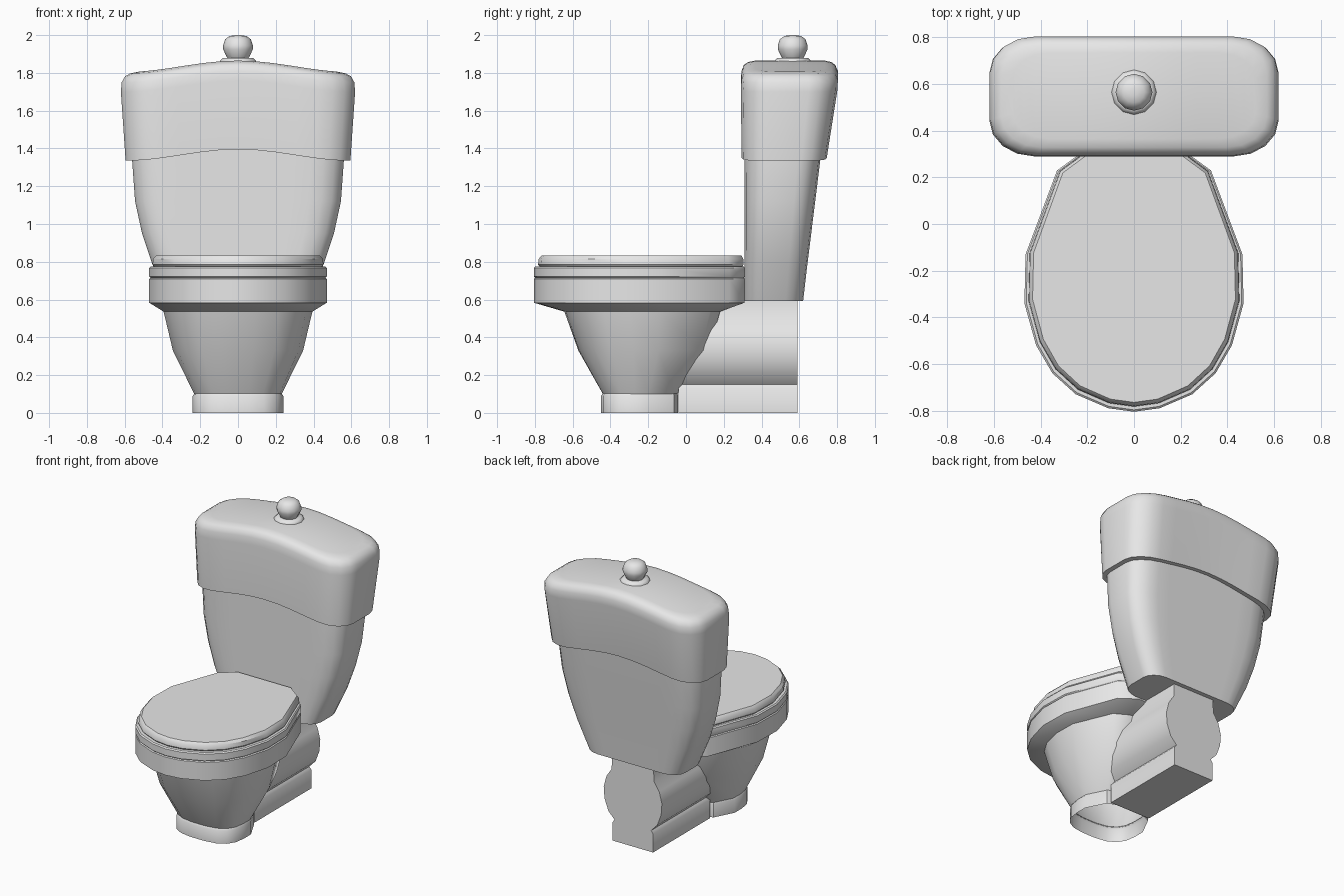
import bpy, bmesh, math

cube = bpy.data.objects.get("Cube")
if cube:
    bpy.data.objects.remove(cube, do_unlink=True)

# One plain ceramic colour
ceramic = bpy.data.materials.new("light_grey_ceramic")
ceramic.use_nodes = True
ceramic.diffuse_color = (0.8, 0.8, 0.8, 1)
ceramic.node_tree.nodes["Principled BSDF"].inputs["Base Color"].default_value = (0.8, 0.8, 0.8, 1)


def loft(name, rings, bottom=True, top=True, strips=False, angle=38):
    """Skin closed rings of equal length, with flat or strip caps."""
    bm = bmesh.new()
    loops = [[bm.verts.new(p) for p in ring] for ring in rings]
    n = len(loops[0])
    for a, b in zip(loops, loops[1:]):
        for i in range(n):
            j = (i + 1) % n
            bm.faces.new((a[i], a[j], b[j], b[i]))
    for wanted, loop in ((bottom, loops[0]), (top, loops[-1])):
        if not wanted:
            continue
        if strips:
            for i in range(n // 2 - 1):
                bm.faces.new((loop[i], loop[i + 1], loop[n - 2 - i], loop[n - 1 - i]))
        else:
            bm.faces.new(loop)
    bmesh.ops.recalc_face_normals(bm, faces=bm.faces)
    mesh = bpy.data.meshes.new(name)
    bm.to_mesh(mesh)
    bm.free()
    mesh.materials.append(ceramic)
    obj = bpy.data.objects.new(name, mesh)
    bpy.context.collection.objects.link(obj)
    bpy.ops.object.select_all(action="DESELECT")
    obj.select_set(True)
    bpy.context.view_layer.objects.active = obj
    bpy.ops.object.shade_smooth_by_angle(angle=math.radians(angle))
    return obj


# Egg-shaped outline of the seat: one side, then mirrored
HALF_W, FRONT, BACK = 0.47, -0.805, 0.31
side = [(0.22, 0.31), (0.33, 0.23), (0.465, -0.13), (0.47, -0.34), (0.42, -0.52),
        (0.35, -0.64), (0.25, -0.73), (0.11, -0.79)]
outline = side + [(0, FRONT)] + [(-x, y) for x, y in reversed(side)]


def egg(z, half_w=HALF_W, front=FRONT, back=BACK, rounding=0.0):
    """Seat outline fitted to a size, blended towards a rounded square."""
    ring = []
    for x, y in outline:
        u = x / HALF_W
        v = 2 * (y - FRONT) / (BACK - FRONT) - 1
        r = (abs(u) ** 3 + abs(v) ** 3) ** (1 / 3)
        k = 1 - rounding + rounding / r
        u, v = u * k, max(-1, min(1, v * k))
        ring.append((half_w * u, front + (v + 1) / 2 * (back - front), z))
    return ring


def slab(z, half_w, front, back, wave=0.0):
    """Rounded rectangle whose height swells along the middle."""
    rx, ry = 0.31 * half_w, 0.3 * (back - front)
    cols = []
    for k in range(5):
        a = math.radians(22.5 * k)
        cols.append((half_w - rx + rx * math.cos(a), ry * (1 - math.sin(a))))
    cols += [((half_w - rx) * t, 0) for t in (0.75, 0.5, 0.25, 0)]
    cols += [(-x, d) for x, d in reversed(cols[:-1])]

    def height(x):
        return z + wave * (0.5 + 0.5 * math.cos(math.pi * min(1, abs(x) / 0.6)))
    near = [(x, front + d, height(x)) for x, d in cols]
    far = [(x, back - d, height(x)) for x, d in reversed(cols)]
    return near + far


# Foot and bowl
loft("foot", [egg(0, 0.24, -0.45, -0.035, 1), egg(0.09, 0.24, -0.45, -0.035, 1),
              egg(0.105, 0.23, -0.44, -0.04, 1)], bottom=False, top=False)
loft("bowl", [egg(0.1, 0.232, -0.44, -0.04, 1), egg(0.33, 0.345, -0.57, 0.13, 0.6),
              egg(0.54, 0.395, -0.645, 0.185, 0.3)], bottom=False)

# Rim, seat and lid stacked on the bowl
loft("rim", [egg(0.535, 0.392, -0.64, 0.18, 0.3), egg(0.583), egg(0.71),
             egg(0.718, 0.46, -0.795, 0.305)])
loft("seat", [egg(0.712, 0.46, -0.795, 0.305), egg(0.722), egg(0.768),
              egg(0.775, 0.462, -0.797, 0.305)])
loft("seat_lid", [egg(0.77, 0.44, -0.77, 0.295), egg(0.785, 0.452, -0.783, 0.305),
                  egg(0.815, 0.45, -0.78, 0.303), egg(0.832, 0.435, -0.765, 0.295)])

# Waste outlet: profile with a round belly, run from the bowl to the back
belly = [(0.157, 0), (0.157, 0.13), (0.142, 0.15), (0.19, 0.2), (0.22, 0.28),
         (0.226, 0.36), (0.205, 0.44), (0.165, 0.5), (0.16, 0.6)]
profile = belly + [(-x, z) for x, z in reversed(belly)]
loft("waste_outlet", [[(x, y, z) for x, z in profile] for y in (-0.04, 0.59)])

# Tank, widening upwards, and its swelling cover
loft("tank", [slab(z, w, 0.31, b) for z, w, b in (
    (0.592, 0.365, 0.62), (0.79, 0.455, 0.643), (0.95, 0.508, 0.663),
    (1.12, 0.545, 0.684), (1.33, 0.56, 0.71), (1.42, 0.563, 0.72))], strips=True)
loft("tank_cover", [slab(z, 0.62 - i, 0.29 + f, b, 0.06) for z, i, f, b in (
    (1.335, 0.025, 0.005, 0.745), (1.7, 0, 0, 0.802), (1.75, 0.004, 0.004, 0.804),
    (1.782, 0.022, 0.016, 0.79), (1.797, 0.05, 0.038, 0.77),
    (1.805, 0.1, 0.075, 0.735))], strips=True, angle=45)


# Flush button: collar and ball on top of the cover
def turned(name, steps, sides=12):
    rings = []
    for r, z in steps:
        rings.append([(r * math.cos(math.tau * i / sides),
                       0.565 + r * math.sin(math.tau * i / sides), z) for i in range(sides)])
    loft(name, rings, angle=50)


turned("button_collar", [(0.098, 1.84), (0.096, 1.865), (0.08, 1.88)])
turned("button_ball", [(0.05, 1.87), (0.06, 1.885), (0.079, 1.925), (0.079, 1.945),
                       (0.068, 1.978), (0.045, 1.995), (0.015, 2.0)])
